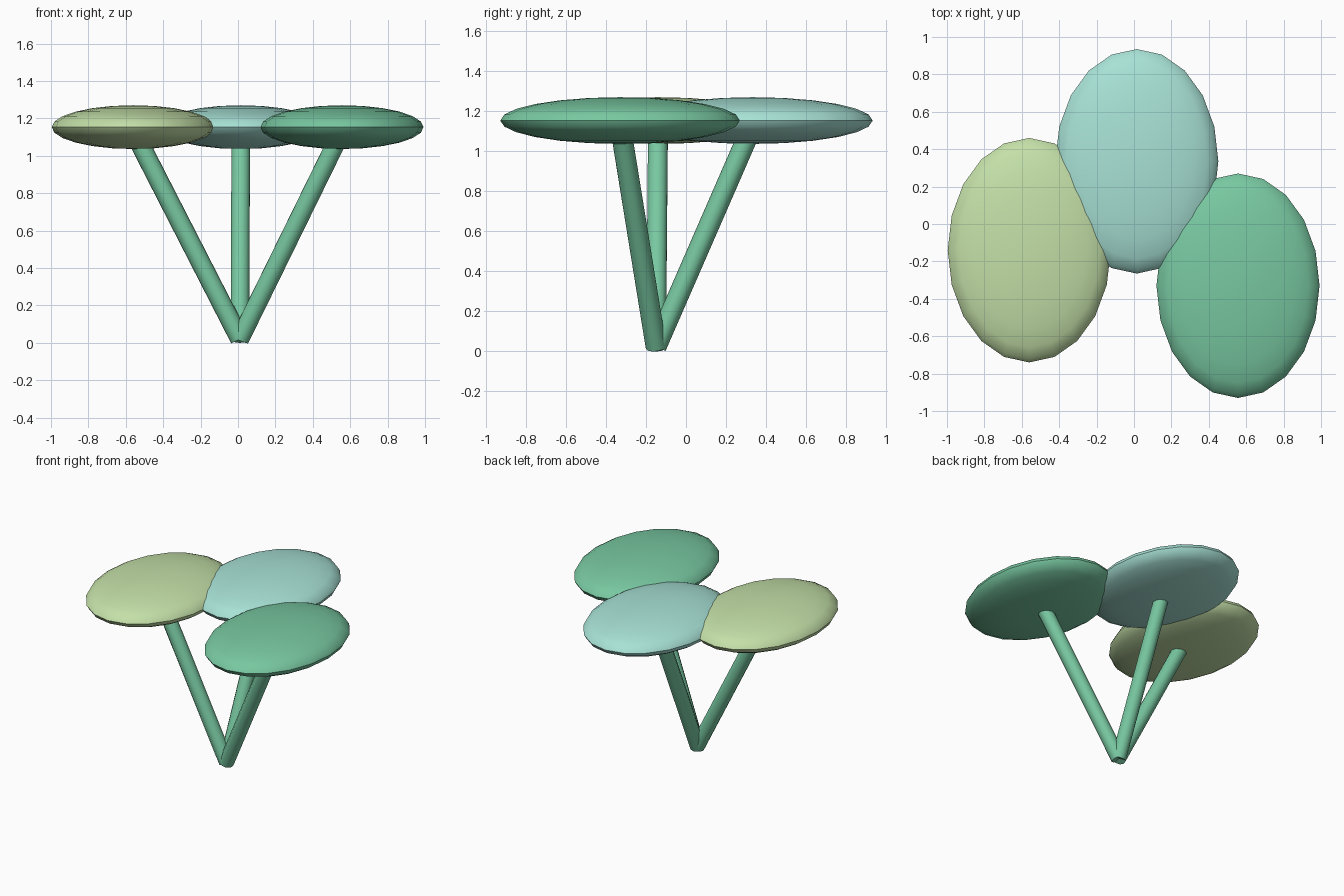
import bpy
from mathutils import Vector

if "Cube" in bpy.data.objects:
    bpy.data.objects.remove(bpy.data.objects["Cube"])


def material(name, rgb):
    lin = [((c / 255 + 0.055) / 1.055) ** 2.4 for c in rgb]
    m = bpy.data.materials.new(name)
    m.diffuse_color = (*lin, 1)
    m.use_nodes = True
    m.node_tree.nodes["Principled BSDF"].inputs["Base Color"].default_value = m.diffuse_color
    return m


lime = material("pale lime", (196, 224, 168))
aqua = material("pale aqua", (168, 226, 214))
green = material("mint green", (120, 200, 161))

BASE = Vector((0.01, -0.15, 0.02))   # point where the stems meet
LEAF_Z = 1.153


def finish(name, mat):
    ob = bpy.context.object
    ob.name = name
    ob.data.materials.append(mat)
    bpy.ops.object.shade_smooth_by_angle(angle=0.9)
    return ob


def leaf(name, x, y, mat):
    # flattened oval canopy
    bpy.ops.mesh.primitive_uv_sphere_add(segments=20, ring_count=12, location=(x, y, LEAF_Z))
    bpy.context.object.scale = (0.436, 0.6, 0.117)
    bpy.ops.object.transform_apply(location=False, rotation=False, scale=True)
    finish(name, mat)


def stem(name, x, y):
    # straight round stem from the shared base to the leaf centre
    tip = Vector((x, y, LEAF_Z - 0.02))
    d = tip - BASE
    bpy.ops.mesh.primitive_cylinder_add(vertices=10, radius=0.052, depth=d.length,
                                        location=(BASE + tip) / 2)
    ob = bpy.context.object
    ob.rotation_euler = d.to_track_quat('Z', 'Y').to_euler()
    finish(name, green)


for side, x, y, mat in (("left", -0.56, -0.14, lime),
                        ("back", 0.015, 0.335, aqua),
                        ("right", 0.556, -0.33, green)):
    leaf(side + "_leaf", x, y, mat)
    stem(side + "_stem", x, y)
